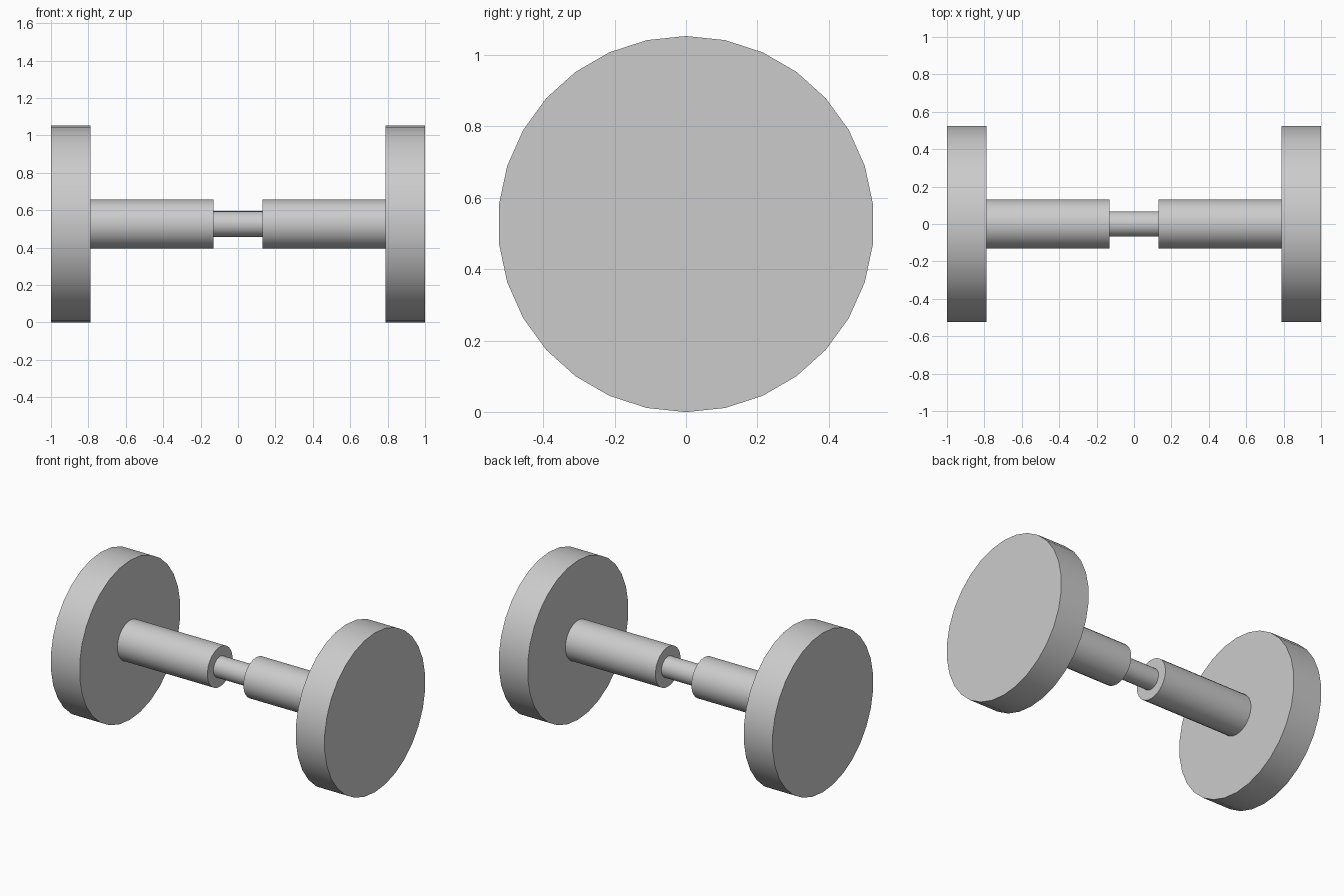
import bpy
import math
from mathutils import Matrix

cube = bpy.data.objects.get("Cube")
if cube:
    bpy.data.objects.remove(cube, do_unlink=True)

U = 1 / 3.8          # base unit: overall length is 7.6 units
RADIUS = 2 * U       # wheel radius, also the axle height

grey = bpy.data.materials.new("plain_grey")
grey.use_nodes = True
colour = (0.6, 0.6, 0.6, 1)
grey.diffuse_color = colour
grey.node_tree.nodes["Principled BSDF"].inputs["Base Color"].default_value = colour


def cylinder_x(name, x, radius, length, sides=30):
    """Cylinder lying along x, with a vertex at its top and bottom."""
    bpy.ops.mesh.primitive_cylinder_add(vertices=sides, radius=radius, depth=length)
    obj = bpy.context.object
    obj.name = name
    # local y (first vertex direction) becomes world z, local z becomes world x
    turn = Matrix(((0, 0, 1), (1, 0, 0), (0, 1, 0))).to_4x4()
    obj.data.transform(turn)
    obj.location = (x, 0, RADIUS)
    obj.data.materials.append(grey)
    bpy.ops.object.shade_smooth_by_angle(angle=math.radians(30))
    return obj


# Wheels and thick sleeves on both sides
for side, sign in (("left", 1), ("right", -1)):
    cylinder_x(side + "_wheel", sign * 3.4 * U, RADIUS, 0.8 * U)
    cylinder_x(side + "_sleeve", sign * 1.75 * U, 0.5 * U, 2.5 * U)

# Thin rod joining the sleeves
cylinder_x("centre_rod", 0, 0.26 * U, U)
